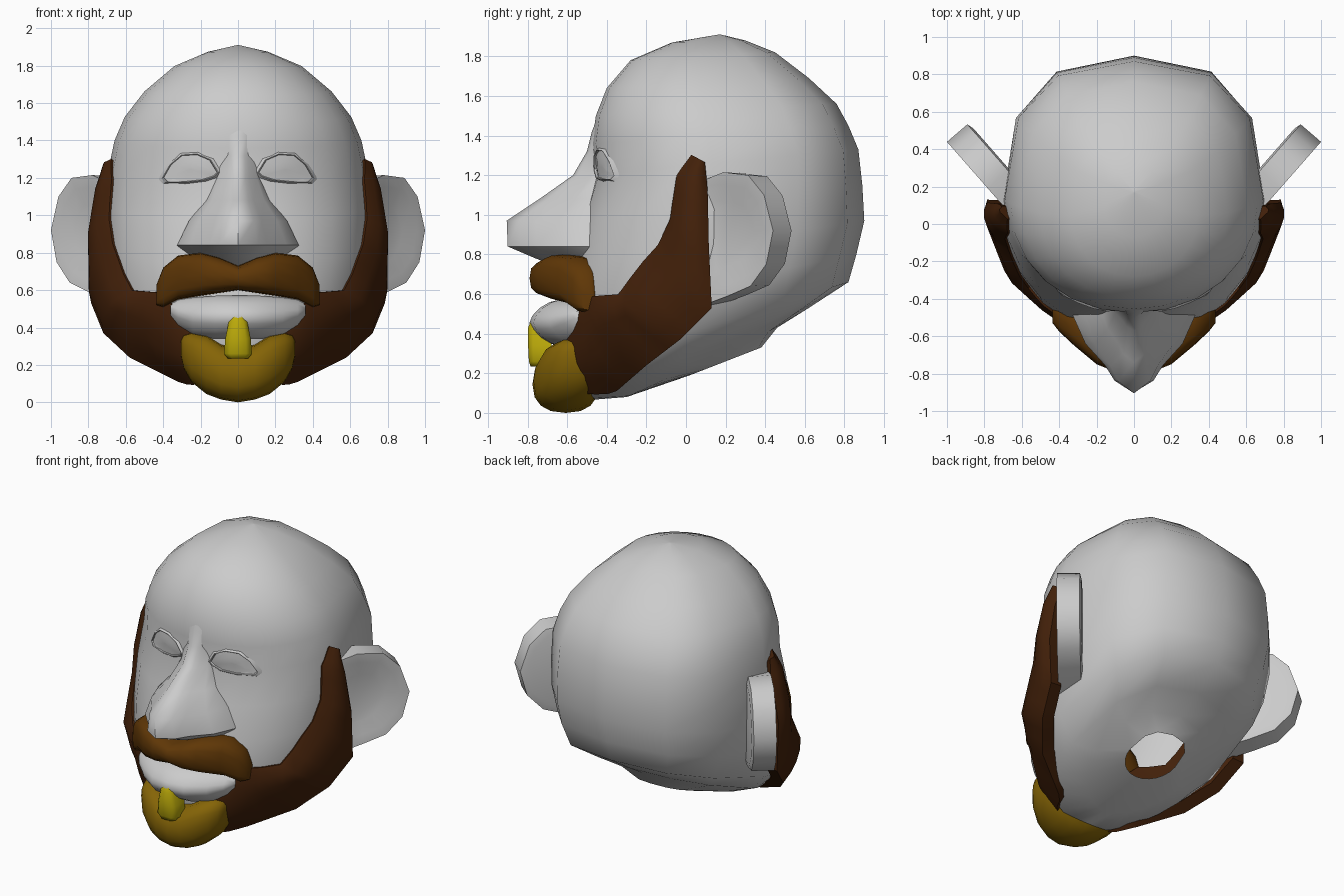
import bpy, bmesh, math
from mathutils import Vector
from mathutils.bvhtree import BVHTree

if "Cube" in bpy.data.objects:
    bpy.data.objects.remove(bpy.data.objects["Cube"])


def material(name, rgb):
    m = bpy.data.materials.new(name)
    m.use_nodes = True
    m.diffuse_color = (*rgb, 1)
    m.node_tree.nodes["Principled BSDF"].inputs["Base Color"].default_value = (*rgb, 1)
    return m


GREY = material("pale grey", (0.6, 0.6, 0.6))
DARK = material("dark brown", (0.056, 0.015, 0.003))
BROWN = material("warm brown", (0.115, 0.038, 0.002))
OCHRE = material("ochre", (0.235, 0.128, 0.002))
YELLOW = material("mustard yellow", (0.5, 0.4, 0.003))


def loft(name, rings, mat, start=True, end=True, mirror=False, angle=40):
    """Skin a list of closed rings, with optional end caps."""
    bm = bmesh.new()
    loops = [[bm.verts.new(p) for p in r] for r in rings]
    n = len(loops[0])
    for a, b in zip(loops, loops[1:]):
        for i in range(n):
            j = (i + 1) % n
            bm.faces.new((a[i], a[j], b[j], b[i]))
    for wanted, loop in ((start, loops[0]), (end, loops[-1])):
        if wanted:
            bm.faces.new(loop)
    bmesh.ops.remove_doubles(bm, verts=bm.verts, dist=0.0005)
    bmesh.ops.recalc_face_normals(bm, faces=bm.faces)
    me = bpy.data.meshes.new(name)
    bm.to_mesh(me)
    bm.free()
    me.materials.append(mat)
    ob = bpy.data.objects.new(name, me)
    bpy.context.collection.objects.link(ob)
    bpy.ops.object.select_all(action="DESELECT")
    ob.select_set(True)
    bpy.context.view_layer.objects.active = ob
    bpy.ops.object.shade_smooth_by_angle(angle=math.radians(angle))
    if mirror:
        ob.modifiers.new("mirror", "MIRROR")
    return ob


def power(v, p):
    return math.copysign(abs(v) ** (2 / p), v)


# Head: tilted rings, (front y, front z, back y, back z, half width, front roundness)
# The face gets fine segments, the back of the skull coarse ones.
ANGLES = [*range(-90, 90, 15), *range(90, 270, 30)]


def head_ring(yf, zf, yb, zb, w, front):
    pts, split = [], 0.45
    for deg in ANGLES:
        c, s = math.cos(math.radians(deg)), math.sin(math.radians(deg))
        p = front if c > 0 else 2.6
        k = power(c, p)
        t = split * (1 - k) if c > 0 else split - (1 - split) * k
        pts.append((w * power(s, p), yf + (yb - yf) * t, zf + (zb - zf) * t))
    return pts


HEAD = [
    (0.02, 0.19, 0.38, 0.33, 0.18, 2), (-0.3, 0.08, 0.46, 0.43, 0.34, 1.7),
    (-0.55, 0.06, 0.62, 0.53, 0.48, 1.6), (-0.64, 0.2, 0.82, 0.66, 0.62, 1.75),
    (-0.63, 0.5, 0.86, 0.8, 0.69, 1.95), (-0.58, 0.74, 0.9, 0.97, 0.705, 2.05),
    (-0.53, 0.97, 0.89, 1.15, 0.705, 2.05), (-0.46, 1.2, 0.87, 1.33, 0.69, 2.05),
    (-0.475, 1.36, 0.82, 1.45, 0.66, 2.05), (-0.455, 1.5, 0.76, 1.56, 0.605, 2.05),
    (-0.4, 1.64, 0.62, 1.69, 0.5, 2.05), (-0.28, 1.78, 0.45, 1.82, 0.34, 2.05),
    (-0.07, 1.87, 0.3, 1.88, 0.16, 2), (0.165, 1.91, 0.175, 1.91, 0.005, 2),
]
head = loft("head", [head_ring(*r) for r in HEAD], GREY, start=False, angle=60)
surface = BVHTree.FromPolygons([v.co.copy() for v in head.data.vertices],
                               [tuple(p.vertices) for p in head.data.polygons])


# Nose: horizontal slices flaring into the cheeks, (z, front y, half width)
def nose_ring(z, yf, w):
    base = -0.38
    side = [(0.4, 0.88), (0.6, 0.72), (1.0, 0.5), (1.25, 0.22), (1.25, 0.0)]
    half = [(w * u, base + (yf - base) * t, z) for u, t in side]
    return [(0, yf, z)] + half + [(-x, y, q) for x, y, q in reversed(half)]


NOSE = [(0.72, -0.6, 0.13), (0.78, -0.76, 0.22), (0.84, -0.9, 0.26),
        (0.97, -0.905, 0.21), (1.08, -0.74, 0.14), (1.2, -0.57, 0.1),
        (1.32, -0.5, 0.09), (1.42, -0.475, 0.11), (1.52, -0.435, 0.14)]
loft("nose", [nose_ring(*r) for r in NOSE], GREY, angle=60)

# Eyes: thin raised lid around a shallow eyeball, laid on the face
EYE = [(0.11, 1.23), (0.15, 1.295), (0.22, 1.325), (0.3, 1.32), (0.36, 1.27),
       (0.4, 1.2), (0.38, 1.18), (0.28, 1.18), (0.19, 1.19), (0.13, 1.21)]


def eye_ring(scale, lift):
    ring = []
    for x, z in EYE:
        px, pz = 0.26 + (x - 0.26) * scale, 1.25 + (z - 1.25) * scale
        hit = surface.ray_cast(Vector((px, -2, pz)), Vector((0, 1, 0)))[0]
        ring.append((px, hit.y - lift, pz))
    return ring


loft("eyes", [eye_ring(s, d) for s, d in
              ((1.2, -0.004), (1.04, 0.014), (1.0, 0.012), (0.98, 0.002), (0.5, 0.008), (0.1, 0.01))],
     GREY, start=False, mirror=True, angle=35)

# Ears: tilted slabs with a softly dished front
EAR = [(0.62, 1.14), (0.78, 1.215), (0.89, 1.2), (0.96, 1.1), (1.0, 0.92),
       (0.97, 0.75), (0.9, 0.64), (0.8, 0.59), (0.66, 0.53)]


def ear_ring(scale, depth):
    ring = []
    for x, z in EAR:
        px, pz = 0.8 + (x - 0.8) * scale, 0.9 + (z - 0.9) * scale
        ring.append((px - 0.75 * depth, 0.12 + (px - 0.72) * 1.14 + 0.7 * depth, pz))
    return ring


loft("ears", [ear_ring(s, d) for s, d in
              ((0.85, 0.15), (0.98, 0.14), (1.0, 0.0), (0.8, 0.005), (0.5, 0.03))],
     GREY, mirror=True)

# Beard: band from temple to chin, each station a front edge and a back edge
BEARD = [
    ((0.66, 0.03, 1.3), (0.68, 0.1, 1.26)), ((0.68, -0.05, 1.2), (0.74, 0.11, 1.1)),
    ((0.71, -0.09, 0.98), (0.785, 0.115, 0.85)), ((0.69, -0.15, 0.85), (0.785, 0.13, 0.53)),
    ((0.6, -0.37, 0.6), (0.72, -0.03, 0.37)), ((0.44, -0.5, 0.59), (0.58, -0.2, 0.24)),
    ((0.36, -0.56, 0.52), (0.32, -0.35, 0.11)), ((0.2, -0.62, 0.4), (0.17, -0.49, 0.12)),
]


def beard_ring(front, back):
    outer = []
    for t in (0, 0.2, 0.4, 0.6, 0.8, 1):
        p = front.lerp(back, t)
        p += Vector((p.x, p.y, 0)).normalized() * 0.2 * t * (1 - t)
        near, normal, _, _ = surface.find_nearest(p)
        if t == 0:
            p = near + normal * 0.012
        elif (p - near).dot(normal) < 0.025:
            p = near + normal * 0.025
        outer.append(p)
    core = Vector((0, 0.1, 0.6))
    inner = [p + (core - p).normalized() * 0.085 for p in (outer[-1], outer[0])]
    return outer + inner


edges = [(Vector(f), Vector(b)) for f, b in BEARD]
stations = [(f0.lerp(f1, t), b0.lerp(b1, t))
            for (f0, b0), (f1, b1) in zip(edges, edges[1:]) for t in (0, 1 / 3, 2 / 3)]
stations.append(edges[-1])
loft("beard", [beard_ring(*s) for s in stations], DARK, mirror=True, angle=45)


# Rounded mouth parts: slices along x, (x, front y, back y, low z, high z)
def lobe(name, half, mat, p=2.4, n=16):
    rings = []
    for x, y0, y1, z0, z1 in [(-h[0], *h[1:]) for h in reversed(half[1:])] + half:
        ring = []
        for i in range(n):
            a = 2 * math.pi * i / n
            ring.append((x, (y0 + y1) / 2 + (y1 - y0) / 2 * power(math.cos(a), p),
                         (z0 + z1) / 2 + (z1 - z0) / 2 * power(math.sin(a), p)))
        rings.append(ring)
    return loft(name, rings, mat, angle=50)


lobe("moustache", [
    (0, -0.785, -0.45, 0.6, 0.73), (0.1, -0.79, -0.45, 0.585, 0.775),
    (0.2, -0.75, -0.45, 0.57, 0.8), (0.32, -0.65, -0.44, 0.55, 0.785),
    (0.4, -0.575, -0.45, 0.51, 0.72), (0.435, -0.53, -0.46, 0.52, 0.63)], BROWN, p=3)
lobe("lips", [
    (0, -0.79, -0.5, 0.34, 0.57), (0.12, -0.77, -0.5, 0.34, 0.57),
    (0.24, -0.69, -0.46, 0.355, 0.56), (0.32, -0.62, -0.44, 0.4, 0.55),
    (0.36, -0.57, -0.43, 0.45, 0.53)], GREY, p=1.6)
lobe("goatee", [
    (0, -0.775, -0.44, 0.0, 0.29), (0.09, -0.77, -0.44, 0.015, 0.31),
    (0.17, -0.745, -0.44, 0.045, 0.36), (0.25, -0.69, -0.44, 0.11, 0.375),
    (0.29, -0.64, -0.46, 0.18, 0.36), (0.305, -0.6, -0.5, 0.25, 0.33)], OCHRE)


# Chin tuft: tapered rounded block, (z, half width, front y)
def tuft_ring(z, w, yf):
    side = [(w * 0.6, yf), (w, yf + 0.025), (w, -0.68)]
    return [(x, y, z) for x, y in side] + [(-x, y, z) for x, y in reversed(side)]


loft("chin_tuft", [tuft_ring(*r) for r in (
    (0.235, 0.055, -0.785), (0.26, 0.075, -0.793), (0.34, 0.068, -0.797),
    (0.43, 0.05, -0.797), (0.46, 0.035, -0.785))], YELLOW, angle=60)
